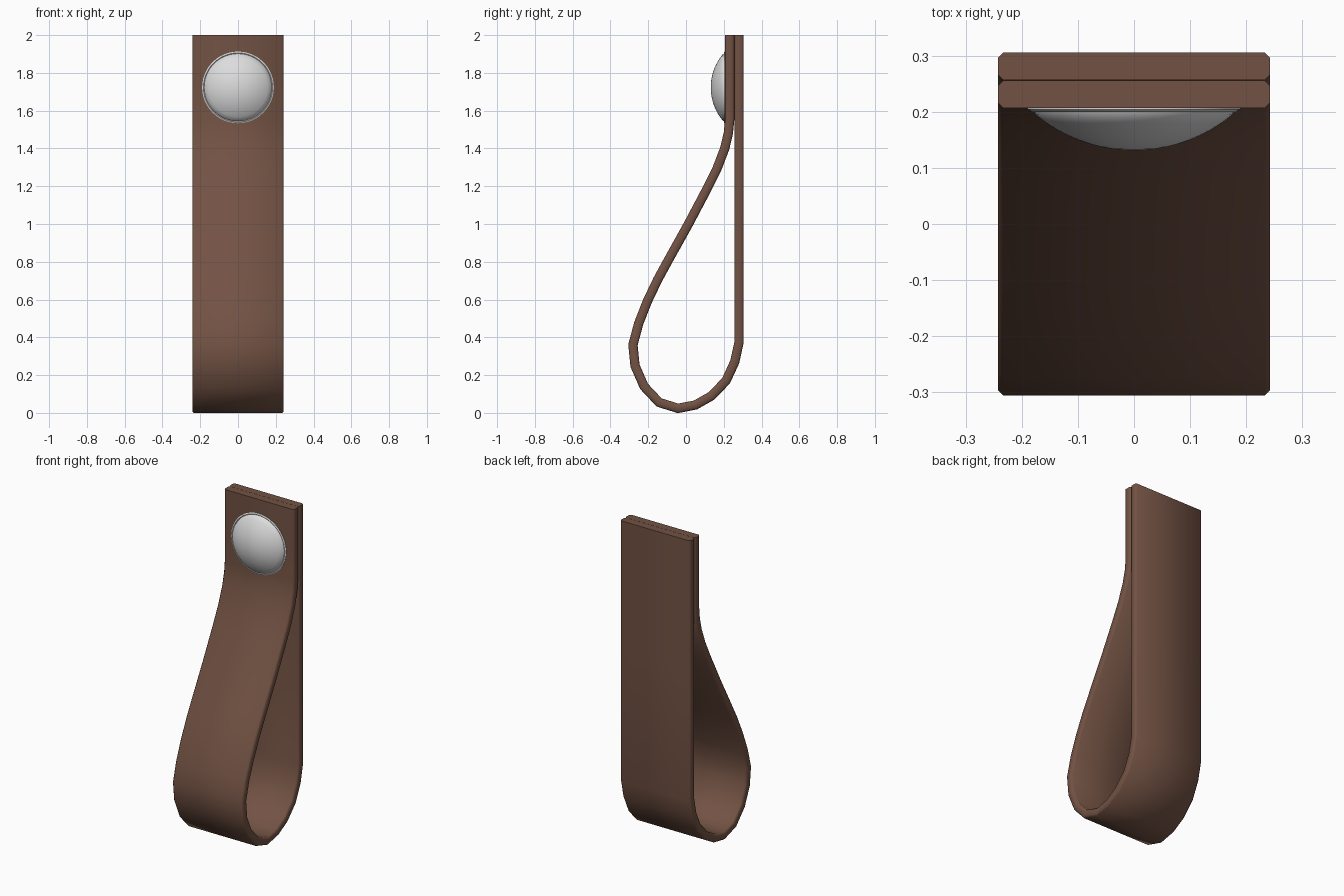
import bpy, bmesh, math
from mathutils import Vector

if "Cube" in bpy.data.objects:
    bpy.data.objects.remove(bpy.data.objects["Cube"])


def material(name, rgb):
    m = bpy.data.materials.new(name)
    m.diffuse_color = (*rgb, 1)
    m.use_nodes = True
    m.node_tree.nodes["Principled BSDF"].inputs["Base Color"].default_value = m.diffuse_color
    return m


def finish(name, bm, mat, angle):
    bmesh.ops.recalc_face_normals(bm, faces=bm.faces)
    me = bpy.data.meshes.new(name)
    bm.to_mesh(me)
    bm.free()
    ob = bpy.data.objects.new(name, me)
    bpy.context.collection.objects.link(ob)
    me.materials.append(mat)
    bpy.ops.object.select_all(action='DESELECT')
    ob.select_set(True)
    bpy.context.view_layer.objects.active = ob
    bpy.ops.object.shade_smooth_by_angle(angle=math.radians(angle))
    return ob


leather = material("brown leather", (0.17, 0.085, 0.057))
metal = material("silver metal", (0.72, 0.72, 0.72))

# Leather strap: centre line in (y, z), folded into a hanging loop
path = [(0.231, 2.0), (0.231, 1.75), (0.231, 1.55), (0.224, 1.48), (0.205, 1.40),
        (0.165, 1.295), (0.108, 1.18), (0.013, 1.0), (-0.09, 0.815), (-0.15, 0.705),
        (-0.205, 0.59), (-0.25, 0.475), (-0.281, 0.36), (-0.27, 0.25), (-0.222, 0.14),
        (-0.142, 0.055), (-0.042, 0.024), (0.05, 0.042), (0.135, 0.09), (0.212, 0.17),
        (0.258, 0.27), (0.281, 0.375), (0.281, 1.2), (0.281, 2.0)]
pts = [Vector(p) for p in path]
HALF_W, HALF_T, B = 0.242, 0.0245, 0.009
# chamfered cross-section: (x, offset across thickness)
section = [(-HALF_W, -HALF_T + B), (-HALF_W + B, -HALF_T), (HALF_W - B, -HALF_T), (HALF_W, -HALF_T + B),
           (HALF_W, HALF_T - B), (HALF_W - B, HALF_T), (-HALF_W + B, HALF_T), (-HALF_W, HALF_T - B)]
bm = bmesh.new()
rings = []
for i, p in enumerate(pts):
    a = (p - pts[i - 1]).normalized() if i else (pts[1] - p).normalized()
    b = (pts[i + 1] - p).normalized() if i < len(pts) - 1 else a
    t = (a + b).normalized()
    n = Vector((-t.y, t.x)) / max(t.dot(a), 0.5)
    rings.append([bm.verts.new((x, p.x + n.x * o, p.y + n.y * o)) for x, o in section])
for r, s in zip(rings, rings[1:]):
    for k in range(8):
        j = (k + 1) % 8
        bm.faces.new((r[k], r[j], s[j], s[k]))
bm.faces.new(rings[0])
bm.faces.new(rings[-1])
finish("leather_strap", bm, leather, 50)

# Domed stud: shallow spherical cap with a fine rim, closed at the back
R, H, SEG, ZC, Y0 = 0.19, 0.076, 48, 1.723, 0.207
sphere = (R * R + H * H) / (2 * H)
profile = [(R, -0.012), (R, 0.003), (0.183, 0.007), (0.179, 0.004)]
for k in range(9):
    r = 0.176 * (1 - k / 9)
    profile.append((r, math.sqrt(sphere ** 2 - r * r) - sphere + H))
bm = bmesh.new()
rings = [[bm.verts.new((r * math.cos(2 * math.pi * i / SEG), Y0 - h,
                        ZC + r * math.sin(2 * math.pi * i / SEG)))
          for i in range(SEG)] for r, h in profile]
for r, s in zip(rings, rings[1:]):
    for i in range(SEG):
        j = (i + 1) % SEG
        bm.faces.new((r[i], r[j], s[j], s[i]))
tip = bm.verts.new((0, Y0 - H, ZC))
for i in range(SEG):
    bm.faces.new((rings[-1][i], rings[-1][(i + 1) % SEG], tip))
bm.faces.new(rings[0])
finish("domed_stud", bm, metal, 40)
